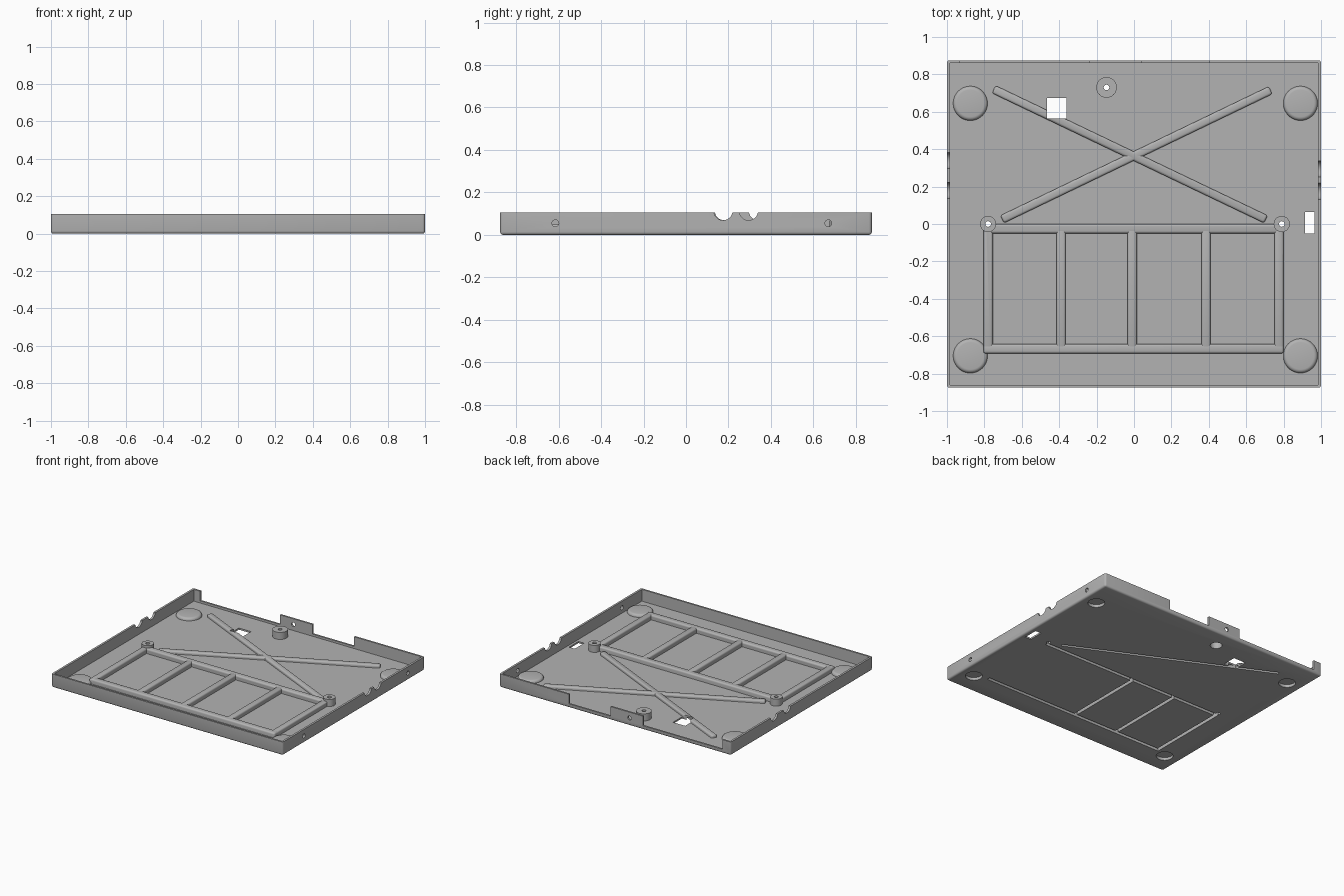
import bpy, bmesh, math
from mathutils import Vector, Matrix

if "Cube" in bpy.data.objects:
    bpy.data.objects.remove(bpy.data.objects["Cube"])

metal = bpy.data.materials.new("grey_metal")
metal.use_nodes = True
GREY = (0.45, 0.45, 0.45, 1)
metal.diffuse_color = GREY
metal.node_tree.nodes["Principled BSDF"].inputs["Base Color"].default_value = GREY

cutters = bpy.data.collections.new("cutters")
bpy.context.scene.collection.children.link(cutters)
parts = []
FLOOR = 0.013


def add(name, bm, cutter=False):
    bmesh.ops.recalc_face_normals(bm, faces=bm.faces)
    mesh = bpy.data.meshes.new(name)
    bm.to_mesh(mesh)
    bm.free()
    mesh.materials.append(metal)
    ob = bpy.data.objects.new(name, mesh)
    if cutter:
        cutters.objects.link(ob)
        ob.hide_render = True
    else:
        bpy.context.scene.collection.objects.link(ob)
        parts.append(ob)
    return ob


def box_mesh(lo, hi):
    lo, hi = Vector(lo), Vector(hi)
    bm = bmesh.new()
    bmesh.ops.create_cube(bm, size=1)
    bmesh.ops.scale(bm, vec=hi - lo, verts=bm.verts)
    bmesh.ops.translate(bm, vec=(lo + hi) / 2, verts=bm.verts)
    return bm


def round_edges(bm, keep, radius, segments=3):
    edges = [e for e in bm.edges if keep(e)]
    bmesh.ops.bevel(bm, geom=edges, offset=radius, segments=segments,
                    profile=0.5, affect='EDGES')


def on_level(z):
    return lambda e: all(abs(v.co.z - z) < 1e-5 for v in e.verts)


def box_cut(name, lo, hi):
    add(name, box_mesh(lo, hi), True)


def cylinder(name, centre, radius, z0, z1, rounding=0, cutter=False, sides=48):
    bm = bmesh.new()
    bmesh.ops.create_cone(bm, cap_ends=True, segments=sides, radius1=radius,
                          radius2=radius, depth=z1 - z0)
    bmesh.ops.translate(bm, vec=(*centre, (z0 + z1) / 2), verts=bm.verts)
    if rounding:
        round_edges(bm, on_level(z1), rounding, 4)
    return add(name, bm, cutter)


def cross_drill(name, centre, radius, axis, length=0.1):
    bm = bmesh.new()
    bmesh.ops.create_cone(bm, cap_ends=True, segments=24, radius1=radius,
                          radius2=radius, depth=length)
    bm.transform(Matrix.Translation(centre) @ Matrix.Rotation(math.pi / 2, 4, axis))
    add(name, bm, True)


def bar(name, p, q, width, z0, z1, rounding=0, cutter=False):
    p, q = Vector(p), Vector(q)
    d = q - p
    half = d.length / 2
    bm = box_mesh((-half, -width / 2, z0), (half, width / 2, z1))
    if rounding:
        bottom = on_level(z0)
        round_edges(bm, lambda e: not bottom(e), rounding)
    centre = (p + q) / 2
    bm.transform(Matrix.Translation((*centre, 0)) @
                 Matrix.Rotation(math.atan2(d.y, d.x), 4, 'Z'))
    return add(name, bm, cutter)


def pressed_rib(name, p, q, width, top):
    # raised rib with a matching groove underneath
    bar(name, p, q, width, 0.003, top, 0.012)
    d = (Vector(q) - Vector(p)).normalized() * 0.012
    bar(name + "_groove", Vector(p) + d, Vector(q) - d, width - 0.024,
        -0.02, top - 0.013, 0.004, True)


# Tray shell
shell = box_mesh((-1, -0.875, 0), (1, 0.875, 0.105))
round_edges(shell, lambda e: not on_level(0.105)(e), 0.014)
add("tray", shell)
box_cut("tray_interior", (-0.984, -0.861, FLOOR), (0.984, 0.861, 0.3))

# Lowered stretches of the back wall
box_cut("back_gap_right", (-0.93, 0.84, 0.03), (-0.24, 0.95, 0.3))
box_cut("back_gap_left", (0.04, 0.84, 0.03), (0.40, 0.95, 0.3))

# Cable notches and screw holes in the walls
for side, x, notches in (("left", 0.99, (0.175, 0.295)), ("right", -0.99, (0.18, 0.34))):
    for y in notches:
        cross_drill(side + "_notch", (x, y, 0.113), 0.044, 'Y')
    for y in (-0.615, 0.67):
        cross_drill(side + "_screw_hole", (x, y, 0.055), 0.016, 'Y')
cross_drill("back_screw_hole", (-0.125, 0.87, 0.06), 0.016, 'X')

# Floor openings
box_cut("square_opening", (-0.465, 0.565, -0.1), (-0.36, 0.675, 0.2))
box_cut("side_opening", (0.915, -0.05, -0.1), (0.965, 0.065, 0.2))

# Ladder frame of ribs
for y in (-0.025, -0.667):
    pressed_rib("frame_rail", (-0.805, y), (0.8, y), 0.05, 0.05)
for x in (-0.78, -0.39, -0.01, 0.385, 0.775):
    pressed_rib("frame_crossbar", (x, -0.692), (x, 0), 0.05, 0.05)

# Diagonal ribs
pressed_rib("diagonal_rib", (-0.75, 0.72), (0.705, 0.025), 0.045, 0.035)
pressed_rib("diagonal_rib", (0.73, 0.715), (-0.705, 0.025), 0.045, 0.035)

# Foot recesses, domed on the inside
for x in (-0.875, 0.89):
    for y in (-0.705, 0.645):
        cylinder("foot_dome", (x, y), 0.092, 0.003, 0.034, 0.02)
        cylinder("foot_pocket", (x, y), 0.06, -0.02, 0.022, cutter=True)

# Screw bosses
for x, y, r in ((-0.147, 0.73, 0.055), (-0.78, 0, 0.043), (0.79, 0, 0.043)):
    cylinder("screw_boss", (x, y), r, 0.003, 0.068)
    cylinder("boss_hole", (x, y), 0.015, -0.05, 0.2, cutter=True, sides=24)
cylinder("boss_pocket", (-0.147, 0.73), 0.042, -0.02, 0.055, cutter=True)

# Apply only the cutters that concern each part
for ob in parts:
    skip = {"tray_interior"} if ob.name != "tray" else set()
    group = bpy.data.collections.new("active_cutters")
    for c in cutters.objects:
        if c.name not in skip:
            group.objects.link(c)
    mod = ob.modifiers.new("cut", 'BOOLEAN')
    mod.operand_type = 'COLLECTION'
    mod.collection = group
    mod.solver = 'EXACT'
    mod.use_self = True
    bpy.ops.object.select_all(action='DESELECT')
    bpy.context.view_layer.objects.active = ob
    ob.select_set(True)
    bpy.ops.object.modifier_apply(modifier=mod.name)
    bpy.ops.object.shade_smooth_by_angle(angle=math.radians(35))
    bpy.data.collections.remove(group)

for c in list(cutters.objects):
    bpy.data.objects.remove(c)
bpy.data.collections.remove(cutters)
